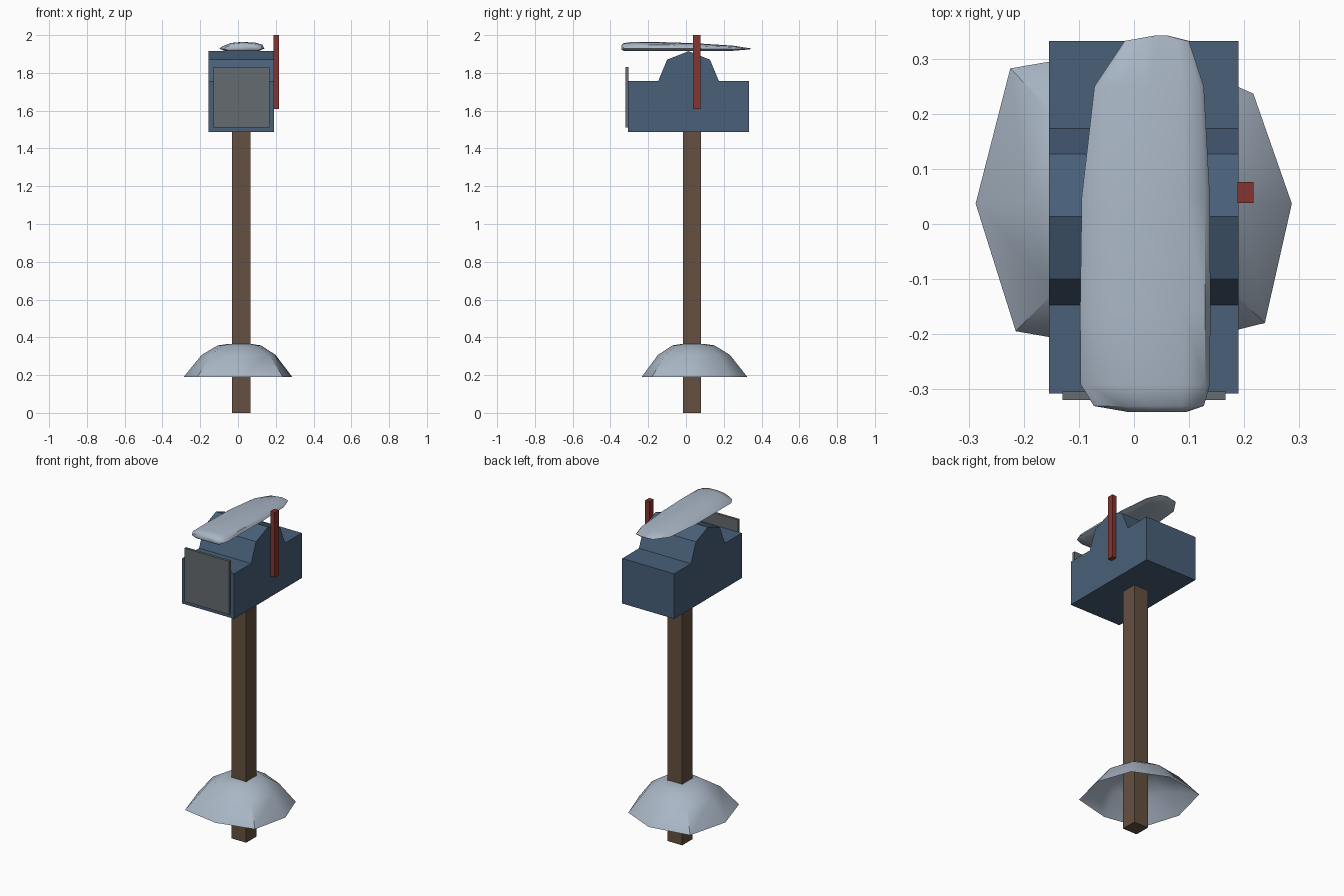
import bpy, bmesh, math

if "Cube" in bpy.data.objects:
    bpy.data.objects.remove(bpy.data.objects["Cube"])


def finish(name, verts, faces, color, smooth=False):
    mesh = bpy.data.meshes.new(name)
    bm = bmesh.new()
    vs = [bm.verts.new(v) for v in verts]
    for f in faces:
        bm.faces.new([vs[i] for i in f])
    bmesh.ops.recalc_face_normals(bm, faces=bm.faces)
    bm.to_mesh(mesh)
    bm.free()
    ob = bpy.data.objects.new(name, mesh)
    bpy.context.collection.objects.link(ob)
    mat = bpy.data.materials.get(color[0]) or bpy.data.materials.new(color[0])
    mat.diffuse_color = (*color[1], 1)
    mat.use_nodes = True
    mat.node_tree.nodes["Principled BSDF"].inputs["Base Color"].default_value = mat.diffuse_color
    mesh.materials.append(mat)
    if smooth:
        bpy.ops.object.select_all(action='DESELECT')
        ob.select_set(True)
        bpy.context.view_layer.objects.active = ob
        bpy.ops.object.shade_smooth_by_angle(angle=math.radians(45))
    return ob


def prism(name, profile, x0, x1, color):
    """Extrude a (y, z) profile along x."""
    n = len(profile)
    verts = [(x, y, z) for x in (x0, x1) for y, z in profile]
    faces = [(i, (i + 1) % n, n + (i + 1) % n, n + i) for i in range(n)]
    faces += [tuple(range(n)), tuple(range(n, 2 * n))]
    return finish(name, verts, faces, color)


def box(name, x, y, z, color):
    return prism(name, [(y[0], z[0]), (y[1], z[0]), (y[1], z[1]), (y[0], z[1])], *x, color)


def loft(name, rings, color, cap_start, cap_end):
    n = len(rings[0])
    verts = [p for r in rings for p in r]
    faces = [(k * n + i, k * n + (i + 1) % n, (k + 1) * n + (i + 1) % n, (k + 1) * n + i)
             for k in range(len(rings) - 1) for i in range(n)]
    if cap_start:
        faces.append(tuple(range(n)))
    if cap_end:
        faces.append(tuple(range(len(verts) - n, len(verts))))
    return finish(name, verts, faces, color, True)


BLUE = ("blue_paint", (0.065, 0.115, 0.19))
WOOD = ("wood", (0.13, 0.08, 0.05))
RED = ("red_paint", (0.24, 0.035, 0.03))
GREY = ("grey_metal", (0.13, 0.145, 0.16))
SNOW = ("snow", (0.40, 0.47, 0.56))

# post, door and flag
box("post", (-0.031, 0.065), (-0.015, 0.08), (0, 1.495), WOOD)
box("door", (-0.13, 0.166), (-0.32, -0.305), (1.51, 1.83), GREY)
box("flag", (0.188, 0.217), (0.038, 0.076), (1.61, 2.0), RED)

# mailbox body with raised ridge
prism("mailbox_body",
      [(-0.308, 1.487), (0.333, 1.487), (0.333, 1.757), (0.174, 1.757), (0.127, 1.87),
       (0.014, 1.915), (-0.1, 1.87), (-0.147, 1.757), (-0.308, 1.757)],
      -0.155, 0.19, BLUE)

# snow mound round the post: open irregular eight-sided shell
rim = [(0.287, 0.037), (0.217, 0.237), (0.02, 0.325), (-0.225, 0.283),
       (-0.288, 0.037), (-0.215, -0.195), (0.015, -0.235), (0.238, -0.18)]
cx, cy = 0.012, 0.036
rings = [[(cx + (x - cx) * s, cy + (y - cy) * s, z) for x, y in rim]
         for s, z in ((1, 0.19), (0.68, 0.307), (0.4, 0.357), (0.2, 0.366))]
loft("snow_mound", rings, SNOW, False, True)

# snow cap on the roof: stations of y, left x, right x, bottom z, top z
stations = [(-0.342, -0.01, 0.095, 1.922, 1.945), (-0.331, -0.073, 0.127, 1.917, 1.957),
            (-0.292, -0.097, 0.138, 1.916, 1.963), (-0.16, -0.098, 0.139, 1.916, 1.964),
            (0.05, -0.095, 0.138, 1.916, 1.957), (0.25, -0.072, 0.127, 1.917, 1.944),
            (0.333, -0.017, 0.1, 1.924, 1.931), (0.343, 0.04, 0.06, 1.926, 1.93)]
section = [(0.12, 0), (0.88, 0), (1, 0.3), (0.96, 0.68), (0.8, 0.92),
           (0.5, 1), (0.25, 0.88), (0.06, 0.5), (0, 0.25)]
rings = [[(a + (b - a) * u, y, lo + (hi - lo) * w) for u, w in section]
         for y, a, b, lo, hi in stations]
loft("snow_cap", rings, SNOW, True, True)
